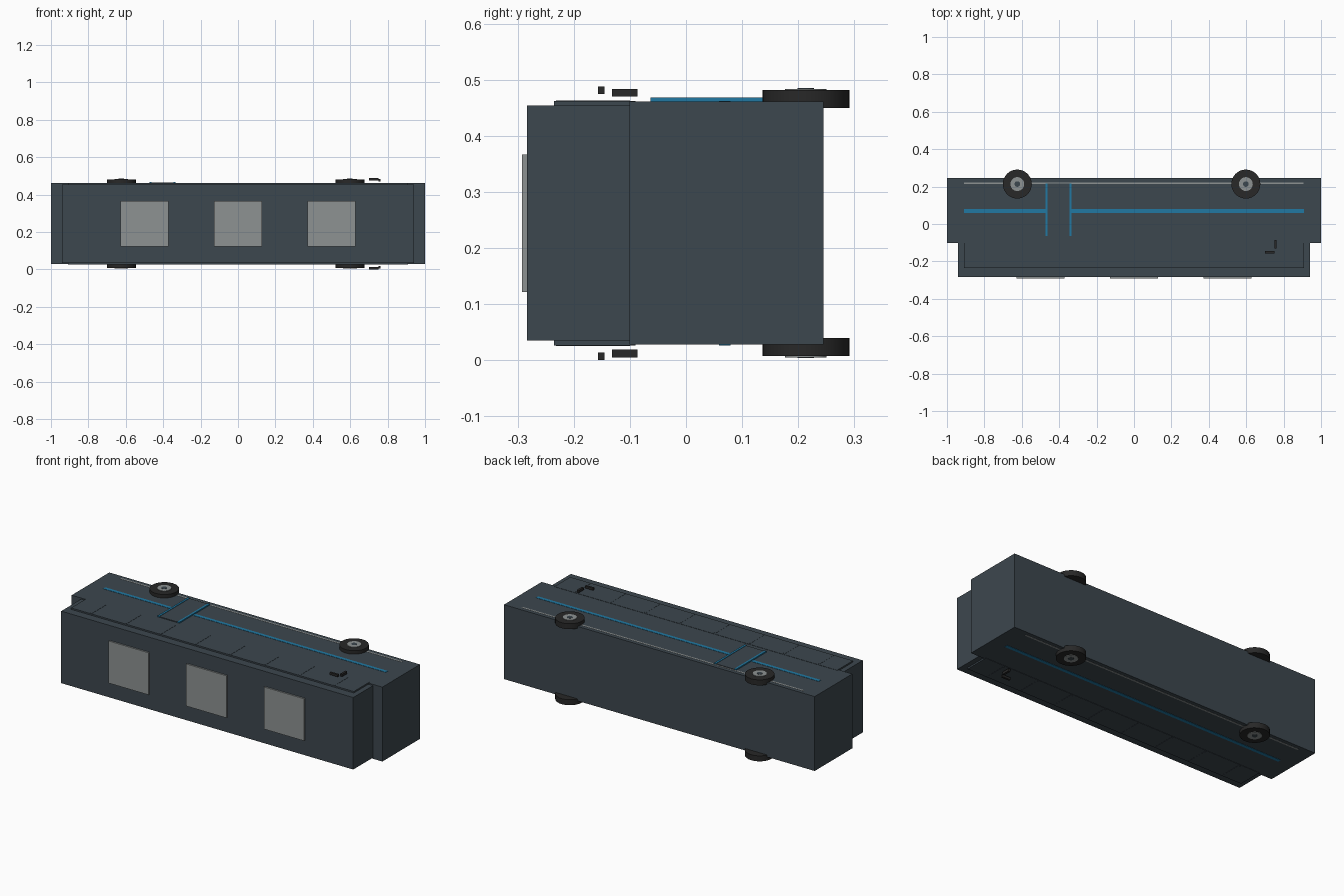
import bpy

cube = bpy.data.objects.get("Cube")
if cube:
    bpy.data.objects.remove(cube, do_unlink=True)


def material(name, r, g, b):
    m = bpy.data.materials.new(name)
    m.use_nodes = True
    m.diffuse_color = (r, g, b, 1)
    m.node_tree.nodes["Principled BSDF"].inputs["Base Color"].default_value = (r, g, b, 1)
    return m


SLATE = material("slate_paint", 0.046, 0.063, 0.077)
GREY = material("light_grey", 0.27, 0.29, 0.29)
BLUE = material("blue_trim", 0.015, 0.19, 0.36)
RUBBER = material("black_rubber", 0.021, 0.021, 0.021)
MID_Z = 0.2445  # the bus lies on its side, symmetric about this height


def box(name, mat, x, y, z):
    bpy.ops.mesh.primitive_cube_add(
        size=1, location=[(a + b) / 2 for a, b in (x, y, z)])
    ob = bpy.context.object
    ob.name = name
    ob.scale = [b - a for a, b in (x, y, z)]
    bpy.ops.object.transform_apply(location=False, rotation=False, scale=True)
    ob.data.materials.append(mat)
    return ob


def both_sides(name, mat, x, y, z):
    # One copy on the upper side, one reflected onto the underside
    box("upper_" + name, mat, x, y, z)
    box("lower_" + name, mat, x, y, (2 * MID_Z - z[1], 2 * MID_Z - z[0]))


def disc(name, mat, x, y, radius, z0, z1, sides=32):
    bpy.ops.mesh.primitive_cylinder_add(
        vertices=sides, radius=radius, depth=z1 - z0, location=(x, y, (z0 + z1) / 2))
    ob = bpy.context.object
    ob.name = name
    ob.data.materials.append(mat)
    bpy.ops.object.shade_smooth_by_angle()


# Body shell and narrower roof section
box("main_body", SLATE, (-1, 1), (-0.101, 0.245), (0.028, 0.461))
box("roof_section", SLATE, (-0.94, 0.94), (-0.283, -0.101), (0.035, 0.454))

# Window bands with slim pillars
both_sides("window_band", SLATE, (-0.91, 0.91), (-0.235, -0.09), (0.44, 0.4625))
for i in range(8):
    x = -0.785 + i * 0.2235
    both_sides(f"window_pillar_{i + 1}", SLATE,
               (x - 0.006, x + 0.006), (-0.232, -0.1), (0.45, 0.4635))

# Roof hatches
for i, x in enumerate((-0.5, 0, 0.5)):
    box(f"roof_hatch_{i + 1}", GREY, (x - 0.129, x + 0.129), (-0.292, -0.28), (0.122, 0.367))

# Blue belt line, broken by the door on the upper side only
STRIPE_Y = (0.059, 0.079)
box("upper_stripe_rear", BLUE, (-0.91, -0.468), STRIPE_Y, (0.455, 0.4625))
box("upper_stripe_front", BLUE, (-0.342, 0.91), STRIPE_Y, (0.455, 0.4625))
box("lower_stripe", BLUE, (-0.91, 0.91), STRIPE_Y, (0.0265, 0.035))

# Grey sill trim
both_sides("sill_trim", GREY, (-0.91, 0.905), (0.213, 0.223), (0.455, 0.462))

# Door and its posts
box("door_panel", SLATE, (-0.464, -0.345), (-0.062, 0.216), (0.455, 0.4655))
for name, x in (("rear", -0.468), ("front", -0.339)):
    box("door_post_" + name, BLUE, (x - 0.006, x + 0.006), (-0.063, 0.216), (0.455, 0.468))

# Wheels with hubs and caps
for end, x in (("rear", -0.624), ("front", 0.598)):
    for side, s in (("upper", 1), ("lower", -1)):
        for part, mat, r, depth, out in (("tyre", RUBBER, 0.0775, 0.032, 0.237),
                                         ("hub", GREY, 0.037, 0.02, 0.2395),
                                         ("hub_cap", SLATE, 0.015, 0.02, 0.2405)):
            z0, z1 = sorted((MID_Z + s * out, MID_Z + s * (out - depth)))
            disc(f"{side}_{end}_{part}", mat, x, 0.2135, r, z0, z1)

# Mirrors
both_sides("mirror_arm", RUBBER, (0.7, 0.752), (-0.157, -0.145), (0.475, 0.488))
both_sides("mirror_head", RUBBER, (0.75, 0.763), (-0.132, -0.086), (0.47, 0.484))
